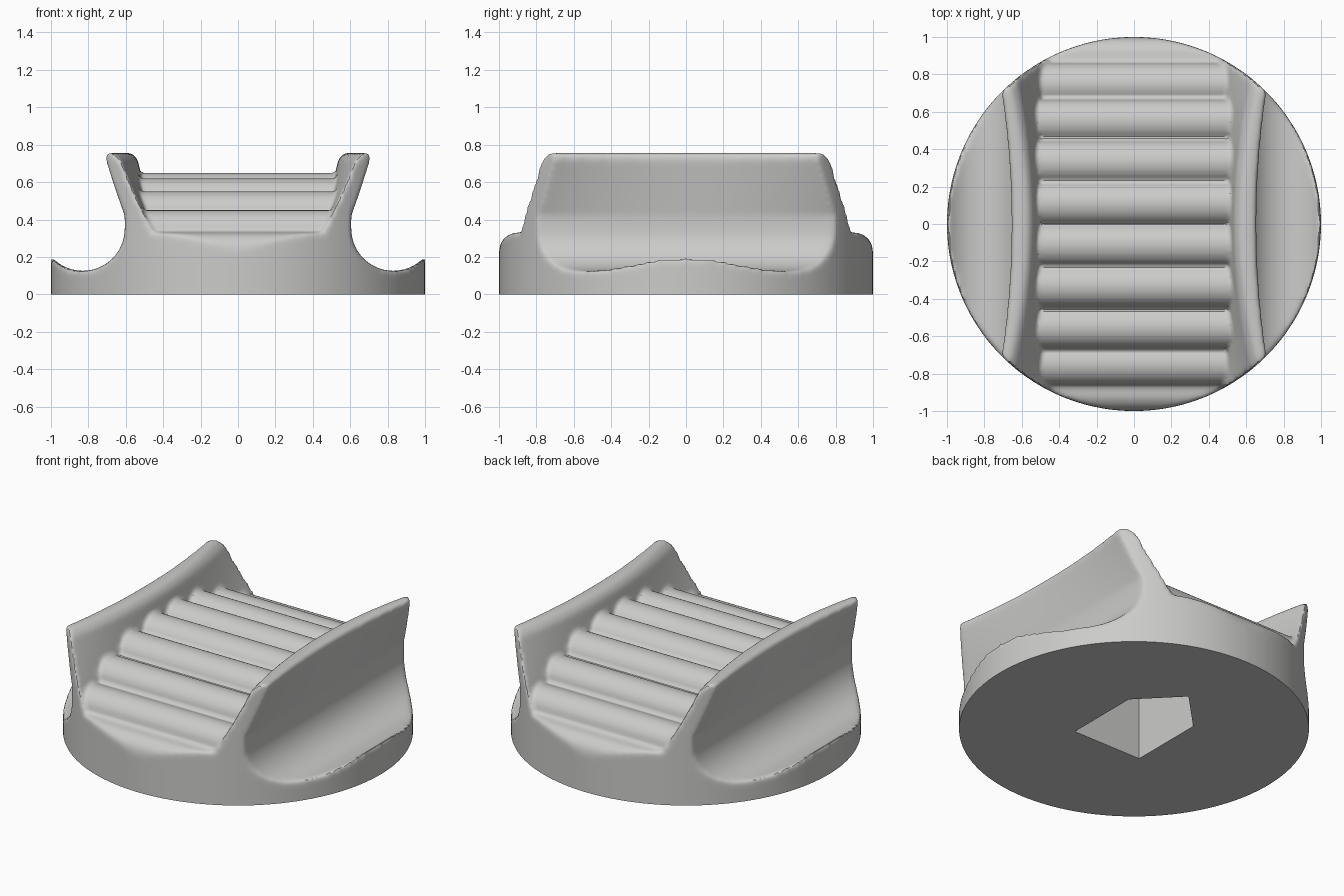
import bpy, bmesh, math

if "Cube" in bpy.data.objects:
    bpy.data.objects.remove(bpy.data.objects["Cube"])

RIDGES = [(0.11, 0.65), (0.33, 0.62), (0.55, 0.55), (0.745, 0.45)]  # centre y, top z
RIDGE_R = 0.118
WALL_TOP = 0.757


def tread_z(y):
    """Height of the ridged arch, with a rounded lip at each end."""
    y = abs(y)
    z = 0.23 + math.sqrt(max(0.0, 0.01 - max(0.0, y - 0.9) ** 2))
    for c, top in RIDGES:
        d = RIDGE_R ** 2 - (y - c) ** 2
        if d > 0:
            z = max(z, top - RIDGE_R + math.sqrt(d))
    return z


def inner_x(y, z):
    return 0.45 + (z - 0.33) * (0.22 + 0.4 * y * y)


def outer_x(y, z):
    return 0.605 + (z - 0.42) * (0.17 + 0.35 * y * y)


def half_profile(y):
    """Right half of the cross-section, from the tread out and down to the underside."""
    zt = tread_z(y)
    pts = [(0.0, zt)]
    pts += [(inner_x(y, z), z) for z in (zt, (zt + 0.71) / 2, WALL_TOP - 0.04)]
    # rounded wall rim
    xi, xo = inner_x(y, WALL_TOP), outer_x(y, WALL_TOP)
    pts += [(xi + 0.012, WALL_TOP - 0.012), (xi + 0.035, WALL_TOP),
            (xo - 0.035, WALL_TOP), (xo - 0.01, WALL_TOP - 0.01)]
    pts += [(outer_x(y, z), z) for z in (WALL_TOP - 0.04, 0.58, 0.42)]
    # scooped side groove
    for i in range(17):
        a = math.pi + math.radians(140) * i / 16
        pts.append((0.83 + 0.225 * math.cos(a), 0.35 + 0.225 * math.sin(a)))
    pts += [(1.12, 0.2), (1.12, -0.12)]
    return pts


def new_object(name, bm):
    bmesh.ops.recalc_face_normals(bm, faces=bm.faces)
    me = bpy.data.meshes.new(name)
    bm.to_mesh(me)
    bm.free()
    ob = bpy.data.objects.new(name, me)
    bpy.context.collection.objects.link(ob)
    return ob


def prism(name, outline, z0, z1):
    bm = bmesh.new()
    low = [bm.verts.new((x, y, z0)) for x, y in outline]
    high = [bm.verts.new((x, y, z1)) for x, y in outline]
    n = len(outline)
    bm.faces.new(low)
    bm.faces.new(high)
    for i in range(n):
        j = (i + 1) % n
        bm.faces.new((low[i], low[j], high[j], high[i]))
    return new_object(name, bm)


def apply_mod(ob, kind, **settings):
    m = ob.modifiers.new(kind.lower(), kind)
    for k, v in settings.items():
        setattr(m, k, v)
    bpy.context.view_layer.objects.active = ob
    bpy.ops.object.modifier_apply(modifier=m.name)


def cut(ob, tool, operation):
    apply_mod(ob, 'BOOLEAN', object=tool, operation=operation, solver='EXACT')
    bpy.data.objects.remove(tool)


# body lofted front to back through the cross-sections
bm = bmesh.new()
rings = []
STEPS = 220
for i in range(STEPS + 1):
    y = -1.02 + 2.04 * i / STEPS
    right = half_profile(y)
    loop = right + [(-x, z) for x, z in reversed(right[1:])]
    rings.append([bm.verts.new((x, y, z)) for x, z in loop])
n = len(rings[0])
for a, b in zip(rings, rings[1:]):
    for i in range(n):
        j = (i + 1) % n
        bm.faces.new((a[i], a[j], b[j], b[i]))
bm.faces.new(rings[0])
bm.faces.new(rings[-1])
body = new_object("round_ridged_base", bm)

# trim to a round plan
circle = [(math.cos(math.tau * i / 160), math.sin(math.tau * i / 160)) for i in range(160)]
cut(body, prism("round_trim", circle, -0.1, 1.0), 'INTERSECT')

# even mesh, then soften every edge except the ridges
apply_mod(body, 'REMESH', mode='VOXEL', voxel_size=0.0125)
group = body.vertex_groups.new(name="soft_edges")
soft = []
for v in body.data.vertices:
    x, y, z = v.co
    on_tread = abs(y) < 0.87 and abs(x) < inner_x(y, z) + 0.012 and z < tread_z(y) + 0.03
    if not on_tread:
        soft.append(v.index)
group.add(soft, 1.0, 'REPLACE')
apply_mod(body, 'SMOOTH', factor=0.5, iterations=14, vertex_group=group.name)

# flat underside and five-sided pocket
square = [(-1.5, -1.5), (1.5, -1.5), (1.5, 1.5), (-1.5, 1.5)]
cut(body, prism("underside_trim", square, -0.5, 0.0), 'DIFFERENCE')
pocket = [(-0.24, -0.24), (0.24, -0.24), (0.24, 0.24), (0.0, 0.485), (-0.24, 0.24)]
cut(body, prism("pocket_cutter", pocket, -0.2, 0.42), 'DIFFERENCE')

# finish
grey = bpy.data.materials.new("light_grey")
grey.diffuse_color = (0.6, 0.6, 0.59, 1.0)
grey.use_nodes = True
grey.node_tree.nodes["Principled BSDF"].inputs["Base Color"].default_value = grey.diffuse_color
body.data.materials.clear()
body.data.materials.append(grey)
bpy.ops.object.select_all(action='DESELECT')
body.select_set(True)
bpy.context.view_layer.objects.active = body
bpy.ops.object.shade_smooth_by_angle(angle=math.radians(35))
